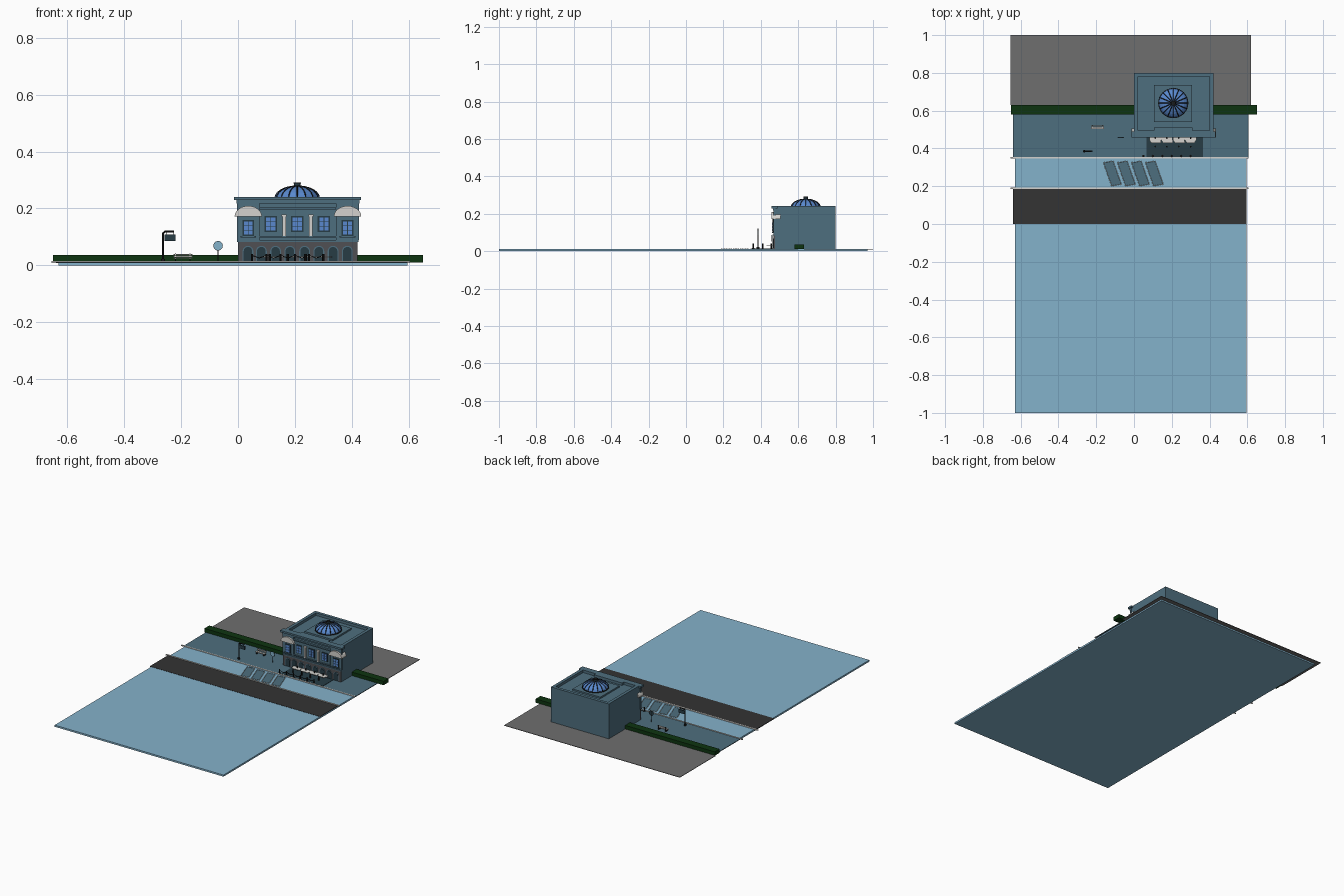
import bpy, bmesh, math
from mathutils import Vector

if "Cube" in bpy.data.objects:
    bpy.data.objects.remove(bpy.data.objects["Cube"])

def mat(name, c):
    m = bpy.data.materials.new(name)
    m.diffuse_color = (*c, 1)
    m.use_nodes = True
    m.node_tree.nodes["Principled BSDF"].inputs["Base Color"].default_value = m.diffuse_color
    return m

SKY = mat("light_blue", (0.231, 0.445, 0.597))
TEAL = mat("slate_teal", (0.076, 0.156, 0.209))
ROAD = mat("asphalt", (0.033, 0.033, 0.033))
GRAY = mat("mid_gray", (0.156, 0.156, 0.156))
GREEN = mat("hedge_green", (0.004, 0.034, 0.005))
WHITE = mat("off_white", (0.66, 0.65, 0.62))
GLASS = mat("window_blue", (0.10, 0.25, 0.62))
BLACK = mat("iron_black", (0.009, 0.010, 0.010))
STONE = mat("stone_gray", (0.08, 0.08, 0.088))
DARK = mat("dark_teal", (0.02, 0.045, 0.06))

def finish(name, bm, m):
    bmesh.ops.recalc_face_normals(bm, faces=bm.faces[:])
    me = bpy.data.meshes.new(name)
    bm.to_mesh(me)
    bm.free()
    me.materials.append(m)
    ob = bpy.data.objects.new(name, me)
    bpy.context.collection.objects.link(ob)
    return ob

def box(name, x0, x1, y0, y1, z0, z1, m):
    return prism(name, [(x0, y0), (x1, y0), (x1, y1), (x0, y1)], z0, z1, m)

def prism(name, pts, a, b, m, axis='z'):
    """Extrude an outline along z (xy outline) or along y (xz outline)."""
    bm = bmesh.new()
    put = (lambda p, d: (p[0], p[1], d)) if axis == 'z' else (lambda p, d: (p[0], d, p[1]))
    lo = [bm.verts.new(put(p, a)) for p in pts]
    hi = [bm.verts.new(put(p, b)) for p in pts]
    bm.faces.new(lo)
    bm.faces.new(hi)
    n = len(pts)
    for i in range(n):
        j = (i + 1) % n
        bm.faces.new((lo[i], lo[j], hi[j], hi[i]))
    return finish(name, bm, m)

def rod(name, p, q, r, m, seg=8):
    p, q = Vector(p), Vector(q)
    bm = bmesh.new()
    bmesh.ops.create_cone(bm, cap_ends=True, segments=seg, radius1=r, radius2=r, depth=(q - p).length)
    rot = (q - p).to_track_quat('Z', 'Y')
    for v in bm.verts:
        v.co = rot @ v.co + (p + q) / 2
    return finish(name, bm, m)

def ring(name, x0, x1, y0, y1, w, z0, z1, m):
    box(name + "_front", x0, x1, y0, y0 + w, z0, z1, m)
    box(name + "_back", x0, x1, y1 - w, y1, z0, z1, m)
    box(name + "_left", x0, x0 + w, y0 + w, y1 - w, z0, z1, m)
    box(name + "_right", x1 - w, x1, y0 + w, y1 - w, z0, z1, m)

def arc(cx, cz, rx, rz, n=12):
    return [(cx + rx * math.cos(math.pi * i / n), cz + rz * math.sin(math.pi * i / n)) for i in range(n + 1)]

# ground, road, pavement, hedge
G = 0.011
box("ground_slab", -0.63, 0.595, -1, 0.97, 0, G, SKY)
box("back_yard", -0.655, 0.62, 0.63, 1.0, 0.0095, G + 0.0015, GRAY)
box("road", -0.64, 0.595, 0.0, 0.185, G - 0.002, G + 0.0015, ROAD)
box("sidewalk", -0.64, 0.605, 0.35, 0.60, G - 0.002, G + 0.0015, TEAL)
for y in (0.19, 0.35):
    box("curb", -0.655, 0.605, y - 0.004, y + 0.004, G - 0.002, G + 0.004, WHITE)
box("hedge", -0.65, 0.65, 0.58, 0.63, G, 0.036, GREEN)

# slanted crossing stripes with pale dashed borders
for i in range(4):
    x = -0.162 + 0.074 * i
    a, b, c, d = (x, 0.325), (x + 0.052, 0.333), (x + 0.095, 0.21), (x + 0.043, 0.202)
    prism("crossing_stripe", [a, d, c, b], G, G + 0.0012, TEAL)
    for p, q in ((a, b), (b, c), (c, d), (d, a)):
        n = max(3, int(math.dist(p, q) / 0.012))
        for k in range(n):
            f = lambda t: (p[0] + (q[0] - p[0]) * t, p[1] + (q[1] - p[1]) * t, G + 0.0015)
            rod("crossing_dash", f(k / n), f((k + 0.6) / n), 0.0016, WHITE, 4)

# building body and stone ground floor
box("building_body", 0.0, 0.42, 0.475, 0.80, G, 0.224, TEAL)
ring("roof_parapet", 0.0, 0.42, 0.475, 0.80, 0.02, 0.224, 0.241, TEAL)
box("stone_storey", 0.0, 0.42, 0.468, 0.476, G, 0.083, STONE)
box("storey_ledge", -0.003, 0.423, 0.463, 0.478, 0.083, 0.09, TEAL)
box("front_cornice", -0.014, 0.432, 0.457, 0.49, 0.229, 0.241, TEAL)
box("cornice_molding", -0.006, 0.426, 0.464, 0.478, 0.218, 0.229, TEAL)
box("frieze_ledge", 0.075, 0.345, 0.462, 0.478, 0.196, 0.203, TEAL)
box("center_parapet", 0.105, 0.31, 0.49, 0.512, 0.224, 0.241, TEAL)
box("center_panel", 0.08, 0.34, 0.47, 0.476, 0.09, 0.196, TEAL)
box("center_sill", 0.075, 0.345, 0.463, 0.476, 0.098, 0.104, TEAL)

# skylight platform and ribbed dome
C, RD, ZD, HD = (0.208, 0.64), 0.078, 0.236, 0.043
box("skylight_platform", 0.105, 0.307, 0.54, 0.737, 0.222, 0.234, TEAL)
rod("dome_base", (*C, 0.23), (*C, ZD + 0.003), RD + 0.002, BLACK, 32)
def dome_pt(a, t, lift=0.0):
    r = (RD + lift) * math.cos(t)
    return Vector((C[0] + r * math.cos(a), C[1] + r * math.sin(a), ZD + (HD + lift) * math.sin(t)))
bm = bmesh.new()
N, K = 16, 6
rows = [[bm.verts.new(dome_pt(2 * math.pi * i / N, 1.45 * k / K)) for i in range(N)] for k in range(K + 1)]
for k in range(K):
    for i in range(N):
        j = (i + 1) % N
        bm.faces.new((rows[k][i], rows[k][j], rows[k + 1][j], rows[k + 1][i]))
bm.faces.new(rows[K])
finish("dome_glass", bm, GLASS)
for i in range(N):
    for k in range(K):
        a = 2 * math.pi * i / N
        rod("dome_rib", dome_pt(a, 1.45 * k / K), dome_pt(a, 1.45 * (k + 1) / K), 0.0022, BLACK, 4)
rod("dome_lantern", (*C, 0.274), (*C, 0.288), 0.011, DARK, 12)
rod("lantern_cap", (*C, 0.288), (*C, 0.292), 0.013, BLACK, 12)

# windows: frame, two glass columns split by bars
def window(x, z0, z1, w, y):
    box("window_frame", x - w - 0.004, x + w + 0.004, y - 0.003, y + 0.003, z0 - 0.004, z1 + 0.004, DARK)
    for s in (-1, 1):
        c = x + s * w / 2
        h = (z1 - z0) / 3
        for k in range(3):
            box("window_pane", c - w / 2 + 0.0015, c + w / 2 - 0.0015, y - 0.005, y - 0.002,
                z0 + k * h + 0.001, z0 + (k + 1) * h - 0.001, GLASS)
for x in (0.115, 0.208, 0.302):
    window(x, 0.122, 0.169, 0.018, 0.469)
for x in (0.162, 0.256):
    box("column", x - 0.006, x + 0.006, 0.461, 0.472, 0.104, 0.172, WHITE)
    box("column_capital", x - 0.009, x + 0.009, 0.459, 0.472, 0.172, 0.179, WHITE)

# corner bays with barrel awnings
for x in (0.036, 0.385):
    box("bay", x - 0.04, x + 0.04, 0.468, 0.478, 0.09, 0.218, TEAL)
    window(x, 0.108, 0.155, 0.017, 0.467)
    box("bay_sill", x - 0.028, x + 0.028, 0.46, 0.47, 0.098, 0.103, TEAL)
    prism("barrel_awning", arc(x, 0.172, 0.048, 0.037), 0.457, 0.505, WHITE, 'y')

# arched ground floor openings
for x in (0.035, 0.082, 0.132, 0.182, 0.234, 0.284, 0.334, 0.384):
    prism("arch_trim", [(x - 0.019, 0.016), (x + 0.019, 0.016)] + arc(x, 0.05, 0.019, 0.019), 0.466, 0.47, TEAL, 'y')
    prism("arch_opening", [(x - 0.015, 0.016), (x + 0.015, 0.016)] + arc(x, 0.05, 0.015, 0.015), 0.464, 0.469, DARK, 'y')

# terrace: dark deck, pale table tops, posts and rope
box("terrace_deck", 0.065, 0.365, 0.355, 0.475, G, 0.015, DARK)
box("terrace_back_rail", 0.075, 0.335, 0.469, 0.48, 0.028, 0.033, BLACK)
for i in range(4):
    x = 0.112 + 0.0625 * i
    l, r = x - 0.031, x + 0.0305
    prism("table_top", [(l + 0.01, 0.43), (r - 0.01 + 0.012 * (i < 3), 0.43), (r, 0.445), (r, 0.472), (l, 0.472), (l, 0.445)],
          0.028, 0.031, WHITE)
    for y in (0.41, 0.455):
        rod("table_post", (x, y, G), (x, y, 0.04), 0.0045, BLACK)
posts = [0.05 + 0.05 * i for i in range(6)]
for i, x in enumerate(posts):
    rod("rope_post", (x, 0.36, G), (x, 0.36, 0.04), 0.0035, BLACK)
    rod("post_foot", (x, 0.36, G), (x, 0.36, 0.016), 0.007, BLACK)
    if i < 5:
        rod("rope", (x, 0.36, 0.035), (x + 0.025, 0.36, 0.026), 0.0015, BLACK, 6)
        rod("rope", (x + 0.025, 0.36, 0.026), (x + 0.05, 0.36, 0.035), 0.0015, BLACK, 6)

# street lamp with hanging lantern
rod("lamp_foot", (-0.263, 0.385, G), (-0.263, 0.385, 0.022), 0.007, BLACK, 12)
rod("lamp_pole", (-0.263, 0.385, G), (-0.263, 0.385, 0.115), 0.0035, BLACK)
rod("lamp_bend", (-0.263, 0.385, 0.113), (-0.255, 0.385, 0.12), 0.0035, BLACK)
rod("lamp_arm", (-0.257, 0.385, 0.119), (-0.224, 0.385, 0.119), 0.003, BLACK)
for x in (-0.25, -0.228):
    rod("lamp_hanger", (x, 0.385, 0.105), (x, 0.385, 0.119), 0.001, BLACK, 6)
box("lamp_board", -0.259, -0.219, 0.382, 0.388, 0.086, 0.108, DARK)

# bench
for k in range(3):
    box("bench_seat_slat", -0.227, -0.16, 0.503 + 0.006 * k, 0.508 + 0.006 * k, 0.024, 0.027, WHITE)
for z in (0.03, 0.036):
    box("bench_back_slat", -0.227, -0.16, 0.521, 0.524, z, z + 0.004, WHITE)
for x in (-0.219, -0.168):
    box("bench_leg", x - 0.002, x + 0.002, 0.504, 0.522, G, 0.024, BLACK)
    box("bench_back_post", x - 0.002, x + 0.002, 0.522, 0.525, G, 0.042, BLACK)

# round street sign
rod("sign_pole", (-0.07, 0.46, G), (-0.07, 0.46, 0.084), 0.0015, BLACK)
rod("sign_disc", (-0.07, 0.459, 0.069), (-0.07, 0.456, 0.069), 0.015, SKY, 24)
rod("sign_rim", (-0.07, 0.460, 0.069), (-0.07, 0.458, 0.069), 0.0165, DARK, 24)
